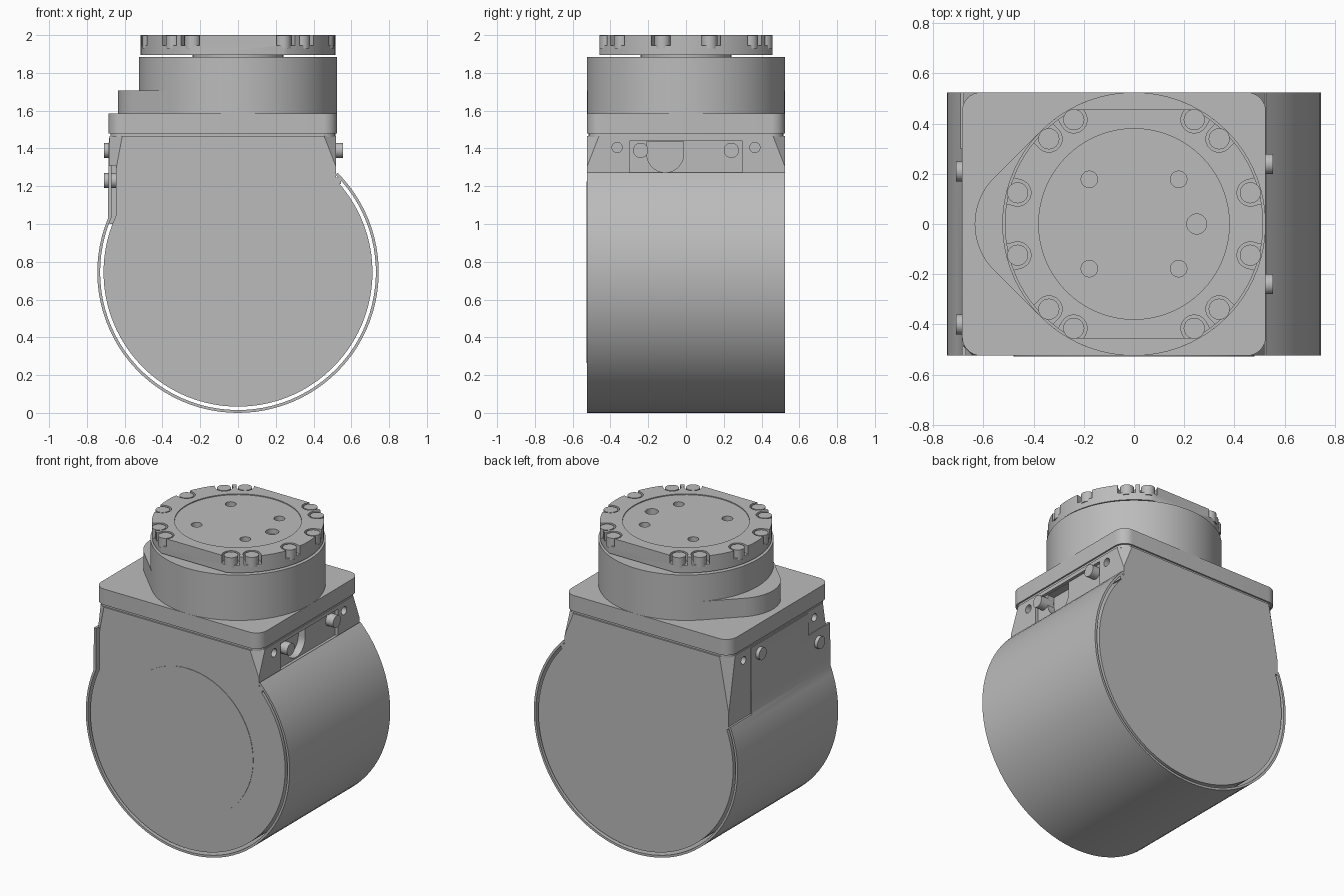
import bpy
import bmesh
from math import sin, cos, radians, degrees, acos, pi
from mathutils import Matrix

if "Cube" in bpy.data.objects:
    bpy.data.objects.remove(bpy.data.objects["Cube"], do_unlink=True)

grey = bpy.data.materials.new("machined grey")
grey.use_nodes = True
GREY = (0.5, 0.5, 0.5, 1)
grey.diffuse_color = GREY
grey.node_tree.nodes["Principled BSDF"].inputs["Base Color"].default_value = GREY

AXES = {
    "X": lambda a, b, t: (t, a, b),
    "Y": lambda a, b, t: (a, t, b),
    "Z": lambda a, b, t: (a, b, t),
}


def finish(name, bm):
    bmesh.ops.recalc_face_normals(bm, faces=bm.faces)
    mesh = bpy.data.meshes.new(name)
    bm.to_mesh(mesh)
    bm.free()
    mesh.materials.append(grey)
    obj = bpy.data.objects.new(name, mesh)
    bpy.context.collection.objects.link(obj)
    return obj


def prism(name, outline, lo, hi, axis="Z"):
    """Extrude a flat outline along an axis."""
    bm = bmesh.new()
    place = AXES[axis]
    face = bm.faces.new([bm.verts.new(place(a, b, lo)) for a, b in outline])
    top = bmesh.ops.extrude_face_region(bm, geom=[face])["geom"]
    for v in top:
        if isinstance(v, bmesh.types.BMVert):
            v.co["XYZ".index(axis)] = hi
    return finish(name, bm)


def arc(a, b, r, start, end, n):
    steps = [radians(start + (end - start) * i / n) for i in range(n + 1)]
    return [(a + r * cos(t), b + r * sin(t)) for t in steps]


def disc(name, a, b, r, lo, hi, axis="Z", n=32):
    return prism(name, arc(a, b, r, 0, 360, n)[:-1], lo, hi, axis)


def rect(a0, a1, b0, b1):
    return [(a0, b0), (a1, b0), (a1, b1), (a0, b1)]


def rounded(a0, a1, b0, b1, r):
    return (arc(a1 - r, b1 - r, r, 0, 90, 8) + arc(a0 + r, b1 - r, r, 90, 180, 8)
            + arc(a0 + r, b0 + r, r, 180, 270, 8) + arc(a1 - r, b0 + r, r, 270, 360, 8))


def cut(obj, cutters):
    """Subtract helper solids, bake the result and discard the helpers."""
    for c in cutters:
        c.hide_render = True
        mod = obj.modifiers.new("cut", "BOOLEAN")
        mod.operation, mod.solver, mod.object = "DIFFERENCE", "EXACT", c
    bpy.context.view_layer.update()
    evaluated = obj.evaluated_get(bpy.context.evaluated_depsgraph_get())
    mesh = bpy.data.meshes.new_from_object(evaluated)
    obj.modifiers.clear()
    obj.data = mesh
    for c in cutters:
        bpy.data.objects.remove(c, do_unlink=True)


def corner_wedge(x, y, low):
    """Tapered corner cutter, widening from a point at low up to the lid."""
    sx, sy = (1 if x > 0 else -1), (1 if y > 0 else -1)
    bm = bmesh.new()
    x, y = x + sx * 0.01, y + sy * 0.01
    for p in ((x, y, low), (x, y, 1.48), (x - sx * 0.09, y, 1.48), (x, y - sy * 0.09, 1.48)):
        bm.verts.new(p)
    bmesh.ops.convex_hull(bm, input=bm.verts)
    return finish("corner_cutter", bm)


D = 0.525      # half depth
CZ = 0.745     # drum centre height

# Drum body with square shoulders
R = 0.712
a_right, a_left = degrees(acos(0.52 / R)), degrees(acos(-0.645 / R)) - 360
body = prism("drum_body", arc(0, CZ, R, a_right, a_left, 64)
             + [(-0.645, 1.31), (-0.68, 1.31), (-0.68, 1.465), (0.52, 1.465)], -D, D, "Y")
pillar = prism("rear_pillar", rect(-0.68, -0.64, 1.0, 1.312), 0.3, D, "Y")
cutters = [corner_wedge(x, s * D, low) for x, low in ((0.52, 1.25), (-0.68, 1.0)) for s in (-1, 1)]
cutters += [
    prism("panel_cutter", rect(-0.3, 0.3, 1.265, 1.44), 0.5, 0.6, "X"),
    prism("pocket_cutter", arc(-0.11, 1.37, 0.097, 180, 360, 20)
          + [(-0.013, 1.438), (-0.207, 1.438)], 0.45, 0.6, "X"),
]
for s in (-1, 1):
    cutters.append(disc("hole_cutter", s * 0.365, 1.405, 0.027, 0.47, 0.6, "X", 20))
    cutters.append(disc("hole_cutter", s * 0.37, 1.4, 0.025, -0.8, -0.63, "X", 20))
cut(body, cutters)
cut(pillar, [corner_wedge(-0.68, D, 1.0)])

# Round cover plate on the front
disc("front_cover", 0, CZ, 0.48, -D - 0.003, -D + 0.02, "Y", 64)

# Thin wrap around the drum, rising as a flat plate on the right side
end_out, end_in = (degrees(acos(-x / r)) - 360 for x, r in ((0.684, 0.74), (0.669, 0.728)))
wrap = prism("outer_wrap", arc(0, CZ, 0.745, 45, end_out, 64) + [(-0.684, 1.455), (-0.669, 1.455)]
             + arc(0, CZ, 0.73, end_in, 45, 64), -D, D, "Y")
cut(wrap, [prism("rear_notch", rect(-0.8, -0.6, 1.02, 1.6), 0.3, 0.6, "Y"),
           prism("front_notch", rect(-0.8, -0.6, 1.31, 1.6), -0.6, -0.3, "Y")])
prism("wrap_lip", rect(0.49, 0.545, 1.212, 1.245), -D, D, "Y")

# Side screws
for s in (-1, 1):
    disc("left_screw", s * 0.24, 1.39, 0.04, 0.46, 0.555, "X")
for y, z in ((0.21, 1.39), (-0.4, 1.23)):
    disc("right_screw", y, z, 0.04, -0.709, -0.64, "X")

# Lid with its gasket
prism("gasket", rounded(-0.675, 0.515, -0.515, 0.515, 0.07), 1.46, 1.49)
prism("lid", rounded(-0.685, 0.525, -D, D, 0.075), 1.48, 1.585)

# Neck, and the low rounded lobe beside it
disc("neck", 0, 0, D, 1.58, 1.885, n=72)
prism("neck_lobe", arc(-0.375, 0, 0.26, 135, 225, 20)
      + arc(0, 0, D, 225, 315, 12) + arc(0, 0, D, 45, 135, 12), 1.58, 1.707)
disc("spindle", 0, 0, 0.24, 1.88, 1.9, n=48)

# Output flange with two flats
flat = degrees(acos(0.457 / 0.515))
flange = prism("output_flange", arc(0, 0, 0.515, flat - 90, 90 - flat, 40)
               + arc(0, 0, 0.515, 90 + flat, 270 - flat, 40), 1.895, 2.0)
cutters = [disc("face_recess", 0, 0, 0.38, 1.994, 2.1, n=64)]
for x in (-0.178, 0.178):
    for y in (-0.178, 0.178):
        cutters.append(disc("hole_cutter", x, y, 0.033, 1.94, 2.1, n=20))
cutters.append(disc("hole_cutter", 0.25, 0, 0.04, 1.96, 2.1, n=24))

# Rim screws in pockets open to the outside
for base in (0, 180):
    for angle in (-60, -45, -15, 15, 45, 60):
        t = base + angle
        slot = prism("slot_cutter", arc(0.48, 0, 0.053, 90, 270, 16)
                     + [(0.6, -0.053), (0.6, 0.053)], 1.945, 2.1)
        slot.data.transform(Matrix.Rotation(radians(t), 4, "Z"))
        cutters.append(slot)
        disc("rim_screw", 0.48 * cos(radians(t)), 0.48 * sin(radians(t)), 0.042, 1.93, 1.997, n=24)
cut(flange, cutters)

# Smooth curved walls, keep edges crisp
for obj in bpy.context.scene.objects:
    obj.select_set(obj.type == "MESH")
bpy.context.view_layer.objects.active = body
bpy.ops.object.shade_smooth_by_angle(angle=pi / 6)
